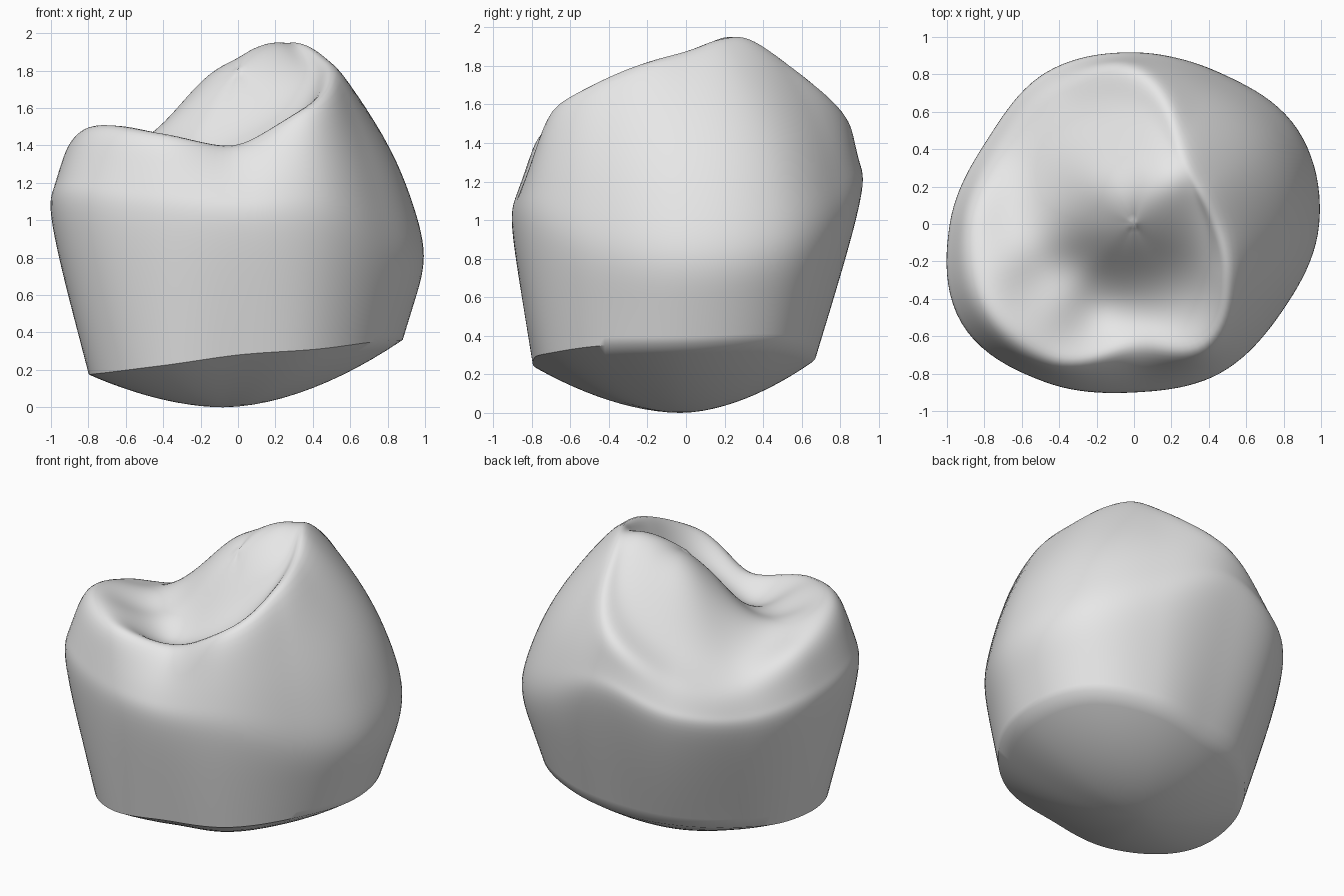
import bpy
import bmesh
import math

STEPS = 120          # columns around the crown
SUBDIV = 6           # spline steps per profile span

cube = bpy.data.objects.get("Cube")
if cube:
    bpy.data.objects.remove(cube, do_unlink=True)

# Radius and height every 30 degrees, counter-clockwise from +x
base_radius = [.88, .88, .76, .65, .66, .69, .77, .87, .86, .79, .82, .84]
base_height = [.36, .37, .32, .26, .25, .22, .18, .18, .22, .28, .31, .35]
belly_radius = [.99, 1.01, .93, .91, .93, .9, .98, 1.06, .97, .9, .92, .92]
belly_height = [.8, .85, 1, 1.2, 1.08, 1, 1.05, 1.1, 1.05, 1.02, 1, .85]
rim_radius = [.5, .47, .55, .81, .8, .78, .86, .9, .84, .67, .76, .61]
rim_height = [1.84, 1.89, 1.83, 1.55, 1.31, 1.24, 1.38, 1.5, 1.46, 1.4, 1.6, 1.77]

# Chewing surface landmarks: cusp, ridges, pits and groove
landmarks = [
    (.26, .27, 1.95), (-.2, .25, 1.74), (.1, -.1, 1.73),
    (-.2, -.15, 1.55), (-.38, -.22, 1.36), (-.42, .25, 1.47),
    (-.2, -.38, 1.3), (0, -.43, 1.36), (.25, -.3, 1.55),
    (-.55, .35, 1.31), (-.55, -.1, 1.41), (-.6, -.5, 1.47),
    (-.78, -.25, 1.5), (-.15, .55, 1.53), (-.42, -.45, 1.42),
]


def interpolating(a, b, c, d, t):
    """Catmull-Rom value between b and c."""
    return b + .5 * t * (c - a + t * (2 * a - 5 * b + 4 * c - d
                                      + t * (3 * (b - c) + d - a)))


def rounded(a, b, c, d, t):
    """Uniform cubic B-spline value."""
    return ((1 - t) ** 3 * a + (3 * t ** 3 - 6 * t * t + 4) * b
            + (3 * t * (1 + t - t * t) + 1) * c + t ** 3 * d) / 6


def through(before, point, after):
    """Control value that makes the B-spline touch the given value."""
    return (6 * point - before - after) / 4


def around(values, turn):
    """Smooth periodic lookup; turn runs from 0 to 1."""
    n = len(values)
    i = int(turn * n)
    a, b, c, d = (values[(i + k) % n] for k in (-1, 0, 1, 2))
    return interpolating(a, b, c, d, turn * n - i)


def kernel(x, y):
    return math.sqrt(x * x + y * y + .03)


def solve(rows):
    """Gaussian elimination on an augmented matrix."""
    n = len(rows)
    for i in range(n):
        p = max(range(i, n), key=lambda k: abs(rows[k][i]))
        rows[i], rows[p] = rows[p], rows[i]
        pivot = rows[i][i]
        rows[i] = [v / pivot for v in rows[i]]
        for k in range(n):
            if k != i:
                factor = rows[k][i]
                rows[k] = [v - factor * w for v, w in zip(rows[k], rows[i])]
    return [row[n] for row in rows]


# Fit a smooth height surface through the rim and the landmarks
points = list(landmarks)
for k, (r, z) in enumerate(zip(rim_radius, rim_height)):
    angle = math.tau * k / len(rim_radius)
    points.append((r * math.cos(angle), r * math.sin(angle), z))
weights = solve([[kernel(px - qx, py - qy) for qx, qy, _ in points] + [pz]
                 for px, py, pz in points])


def surface(x, y):
    return sum(w * kernel(x - px, y - py)
               for w, (px, py, _) in zip(weights, points))


def column(turn):
    """One profile from the bottom of the dome to near the top centre."""
    angle = math.tau * turn
    ca, sa = math.cos(angle), math.sin(angle)
    r0, z0 = around(base_radius, turn), around(base_height, turn)
    r1, z1 = around(belly_radius, turn), around(belly_height, turn)
    r2, z2 = around(rim_radius, turn), around(rim_height, turn)

    # Domed underside
    result = []
    for k in range(1, 13):
        f = k / 12
        result.append((r0 * ca * f - .08 * (1 - f),
                       r0 * sa * f - .03 * (1 - f), z0 * f ** 1.8))

    # Wall and shoulder roll over the rim into the chewing surface
    lower = (r0 + .6 * (r1 - r0), z0 + .5 * (z1 - z0))
    upper = (r1 + .09 * (r2 - r1), z1 + .25 * (z2 - z1))
    shoulder = (r1 + .36 * (r2 - r1), z1 + .6 * (z2 - z1))
    inside = [(r2 * f, surface(r2 * f * ca, r2 * f * sa))
              for f in (.8, .6, .4, .2, 0, -.2)]
    belly = (through(lower[0], r1, upper[0]), z1)
    rim = tuple(map(through, shoulder, (r2, z2), inside[0]))
    before = (2 * r0 - lower[0], 2 * z0 - lower[1])
    knots = [before, (r0, z0), lower, belly, upper, shoulder, rim, *inside]
    for i in range(len(knots) - 3):
        for k in range(1, SUBDIV + 1):
            r, z = (rounded(*axis, k / SUBDIV)
                    for axis in zip(*knots[i:i + 4]))
            result.append((r * ca, r * sa, z))
    return result[:-1]


# Build the crown as one closed skin
bm = bmesh.new()
columns = [[bm.verts.new(p) for p in column(k / STEPS)] for k in range(STEPS)]
bottom = bm.verts.new((-.08, -.03, 0))
top = bm.verts.new((0, 0, surface(0, 0)))
for k in range(STEPS):
    here, after = columns[k], columns[(k + 1) % STEPS]
    bm.faces.new((bottom, after[0], here[0]))
    bm.faces.new((top, here[-1], after[-1]))
    for j in range(len(here) - 1):
        bm.faces.new((here[j], after[j], after[j + 1], here[j + 1]))
bmesh.ops.recalc_face_normals(bm, faces=bm.faces[:])

mesh = bpy.data.meshes.new("tooth_crown")
bm.to_mesh(mesh)
bm.free()
crown = bpy.data.objects.new("tooth_crown", mesh)
bpy.context.scene.collection.objects.link(crown)

# Plain light grey
grey = bpy.data.materials.new("light_grey")
grey.use_nodes = True
colour = (.8, .8, .8, 1)
grey.diffuse_color = colour
grey.node_tree.nodes["Principled BSDF"].inputs["Base Color"].default_value = colour
mesh.materials.append(grey)

bpy.ops.object.select_all(action='DESELECT')
crown.select_set(True)
bpy.context.view_layer.objects.active = crown
bpy.ops.object.shade_smooth_by_angle(angle=math.radians(45))
